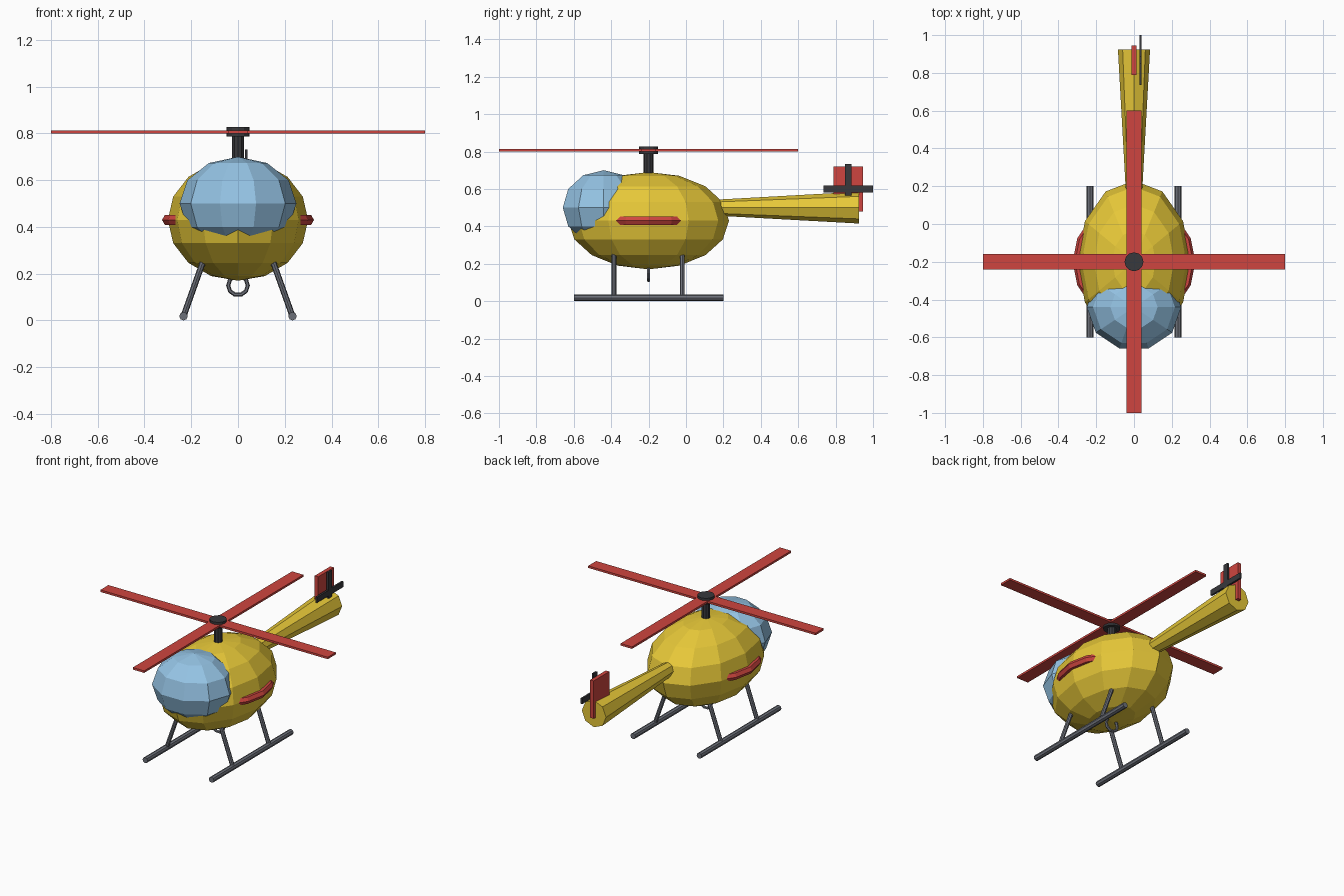
import bpy, bmesh
from math import pi
from mathutils import Matrix, Vector

if "Cube" in bpy.data.objects:
    bpy.data.objects.remove(bpy.data.objects["Cube"])


def material(name, rgb):
    m = bpy.data.materials.new(name)
    m.diffuse_color = (*rgb, 1)
    m.use_nodes = True
    m.node_tree.nodes["Principled BSDF"].inputs["Base Color"].default_value = m.diffuse_color
    return m


YELLOW = material("yellow", (0.8, 0.58, 0.04))
BLUE = material("glass_blue", (0.3, 0.55, 0.78))
RED = material("red", (0.62, 0.06, 0.05))
BLACK = material("black", (0.04, 0.04, 0.045))
STEEL = material("steel", (0.15, 0.16, 0.19))


def finish(name, bm, mat):
    mesh = bpy.data.meshes.new(name)
    bm.to_mesh(mesh)
    bm.free()
    ob = bpy.data.objects.new(name, mesh)
    ob.data.materials.append(mat)
    bpy.context.collection.objects.link(ob)
    return ob


def ball(name, centre, radii, segments, rings, mat):
    bm = bmesh.new()
    m = Matrix.Translation(centre) @ Matrix.Diagonal((*radii, 1)) @ Matrix.Rotation(pi / 2, 4, 'Z')
    bmesh.ops.create_uvsphere(bm, u_segments=segments, v_segments=rings, radius=1, matrix=m)
    return finish(name, bm, mat)


def box(name, centre, size, mat):
    bm = bmesh.new()
    m = Matrix.Translation(centre) @ Matrix.Diagonal((*size, 1))
    bmesh.ops.create_cube(bm, size=1, matrix=m)
    return finish(name, bm, mat)


def rod(name, a, b, r1, r2, sides, mat):
    a, b = Vector(a), Vector(b)
    d = b - a
    m = Matrix.Translation((a + b) / 2) @ d.to_track_quat('Z', 'Y').to_matrix().to_4x4()
    bm = bmesh.new()
    bmesh.ops.create_cone(bm, cap_ends=True, segments=sides, radius1=r1, radius2=r2,
                          depth=d.length, matrix=m)
    return finish(name, bm, mat)


def ring(name, centre, rot, major, minor, major_n, minor_n, mat):
    bpy.ops.mesh.primitive_torus_add(location=centre, rotation=rot, major_radius=major,
                                     minor_radius=minor, major_segments=major_n,
                                     minor_segments=minor_n)
    ob = bpy.context.object
    ob.name = name
    ob.data.materials.append(mat)
    for p in ob.data.polygons:
        p.use_smooth = False
    return ob


# Cabin, canopy and tail boom
ball("cabin", (0, -0.2, 0.43), (0.3, 0.43, 0.26), 12, 8, YELLOW)
ball("canopy", (0, -0.44, 0.5), (0.25, 0.23, 0.2), 10, 6, BLUE)
rod("tail_boom", (0, 0.13, 0.5), (0, 0.925, 0.5), 0.041, 0.085, 8, YELLOW)

# Red trim ring showing only at the cabin sides
ring("side_trim", (0, -0.2, 0.43), (0, 0, 0), 0.3, 0.025, 16, 6, RED)

# Tail fin and tail rotor
box("tail_fin", (0, 0.867, 0.6), (0.025, 0.157, 0.24), RED)
box("tail_rotor_vertical", (0.035, 0.868, 0.6), (0.012, 0.036, 0.264), BLACK)
box("tail_rotor_horizontal", (0.035, 0.868, 0.6), (0.012, 0.264, 0.036), BLACK)

# Main rotor
rod("rotor_mast", (0, -0.2, 0.64), (0, -0.2, 0.8), 0.026, 0.026, 10, BLACK)
rod("rotor_hub", (0, -0.2, 0.787), (0, -0.2, 0.827), 0.05, 0.05, 12, BLACK)
box("main_blade_cross", (0, -0.2, 0.806), (1.6, 0.08, 0.013), RED)
box("main_blade_long", (0, -0.2, 0.806), (0.08, 1.6, 0.013), RED)

# Landing skids and struts
for side, s in (("left", -1), ("right", 1)):
    rod(f"{side}_skid", (s * 0.233, -0.6, 0.018), (s * 0.233, 0.2, 0.018), 0.018, 0.018, 8, STEEL)
    for end, y in (("front", -0.385), ("rear", -0.02)):
        rod(f"{side}_{end}_strut", (s * 0.233, y, 0.018), (s * 0.143, y, 0.27),
            0.013, 0.013, 8, STEEL)

# Cargo ring under the cabin
ring("cargo_ring", (0, -0.2, 0.15), (pi / 2, 0, 0), 0.042, 0.009, 10, 6, STEEL)
